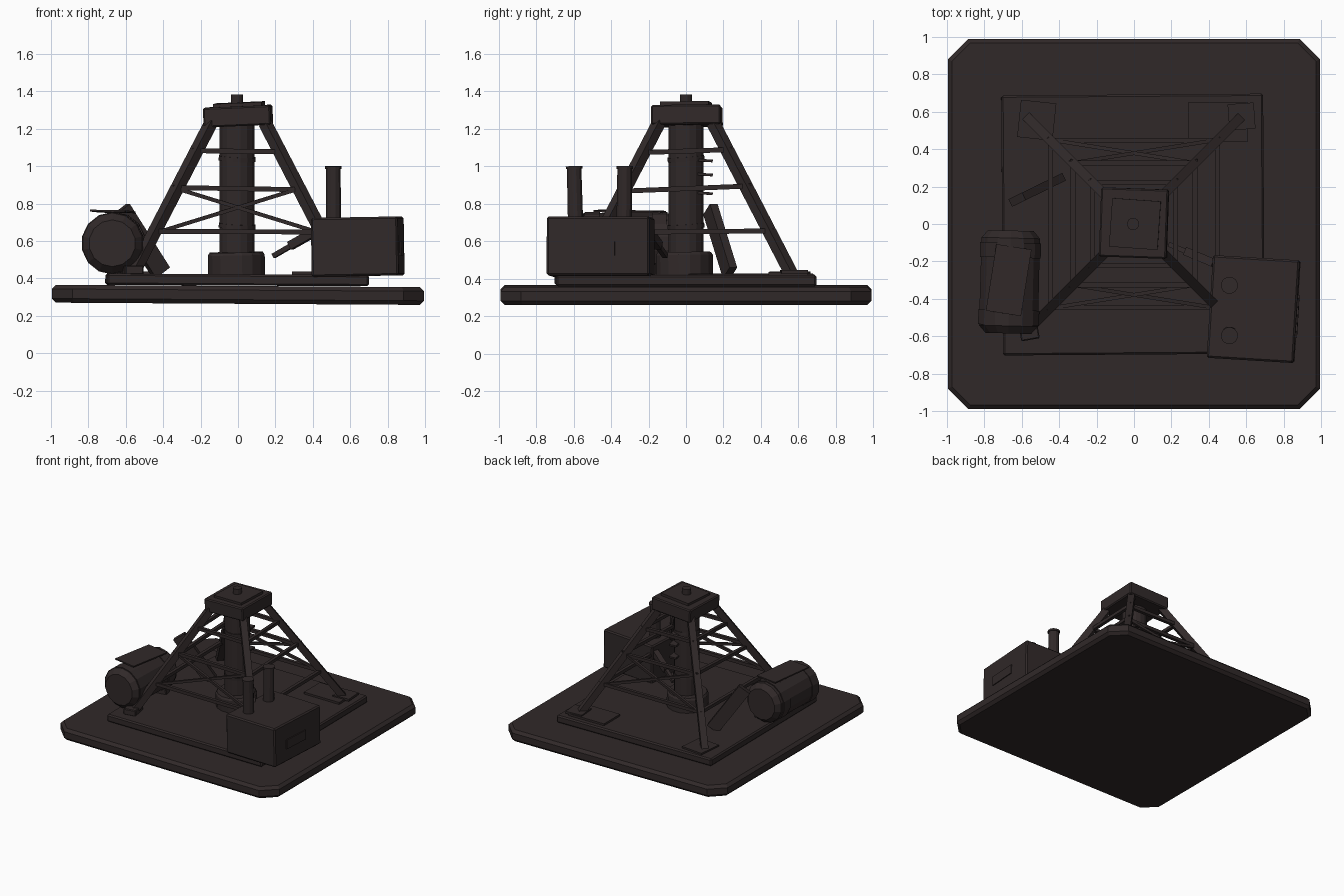
import bpy, bmesh
from math import radians, pi, cos, sin
from mathutils import Vector, Matrix, Euler

cube = bpy.data.objects.get("Cube")
if cube:
    bpy.data.objects.remove(cube, do_unlink=True)


def material(name, rgb):
    m = bpy.data.materials.new(name)
    m.use_nodes = True
    m.diffuse_color = (*rgb, 1)
    bsdf = m.node_tree.nodes["Principled BSDF"]
    bsdf.inputs["Base Color"].default_value = (*rgb, 1)
    bsdf.inputs["Roughness"].default_value = 0.8
    return m


IRON = material("dark rusty iron", (0.03, 0.022, 0.022))


def finish(name, bm, matrix, bevel=0.0):
    me = bpy.data.meshes.new(name)
    bm.to_mesh(me)
    bm.free()
    ob = bpy.data.objects.new(name, me)
    bpy.context.collection.objects.link(ob)
    me.materials.append(IRON)
    ob.matrix_world = matrix
    if bevel:
        mod = ob.modifiers.new("worn edges", "BEVEL")
        mod.width, mod.segments = bevel, 1
        mod.limit_method, mod.angle_limit = "ANGLE", radians(60)
    return ob


def place(loc, rot=(0, 0, 0)):
    return Matrix.Translation(loc) @ Euler([radians(a) for a in rot]).to_matrix().to_4x4()


def box(name, loc, size, rot=(0, 0, 0), bevel=0.006, corner=0.0):
    bm = bmesh.new()
    bmesh.ops.create_cube(bm, size=1)
    bmesh.ops.scale(bm, vec=size, verts=bm.verts)
    if corner:
        upright = [e for e in bm.edges if abs(e.verts[0].co.z - e.verts[1].co.z) > 1e-4]
        bmesh.ops.bevel(bm, geom=upright, offset=corner, segments=1, affect="EDGES")
    return finish(name, bm, place(loc, rot), bevel)


def beam(name, a, b, w, d=None, up="Y"):
    a, b = Vector(a), Vector(b)
    bm = bmesh.new()
    bmesh.ops.create_cube(bm, size=1)
    bmesh.ops.scale(bm, vec=(w, d or w, (b - a).length), verts=bm.verts)
    turn = (b - a).to_track_quat("Z", up).to_matrix().to_4x4()
    return finish(name, bm, Matrix.Translation((a + b) / 2) @ turn)


def lathe(name, profile, sides, loc, rot=(0, 0, 0)):
    """Closed turned solid from (radius, height) pairs."""
    bm = bmesh.new()
    rings = [[bm.verts.new((r * cos(2 * pi * (i + .5) / sides),
                            r * sin(2 * pi * (i + .5) / sides), z))
              for i in range(sides)] for r, z in profile]
    for lo, hi in zip(rings, rings[1:]):
        for i in range(sides):
            j = (i + 1) % sides
            bm.faces.new((lo[i], lo[j], hi[j], hi[i]))
    bm.faces.new(rings[0][::-1])
    bm.faces.new(rings[-1])
    return finish(name, bm, place(loc, rot))


# Ground slab and raised platform
box("ground_slab", (0, 0, 0.312), (1.99, 1.98, 0.095), (0, 0.35, 0), 0.022, 0.11)
box("platform", (-0.005, -0.003, 0.392), (1.4, 1.39, 0.06), (0, 0.3, 0.4), 0.01)

# Tower legs with foot plates
LOW, HIGH = 0.42, 1.23


def leg_offset(z):
    return 0.565 + (0.145 - 0.565) * (z - LOW) / (HIGH - LOW)


for sx, sy, label in ((1, 1, "back_left"), (-1, 1, "back_right"),
                      (1, -1, "front_left"), (-1, -1, "front_right")):
    f, t = leg_offset(LOW), leg_offset(HIGH)
    beam("leg_" + label, (sx * f, sy * f, LOW), (sx * t, sy * t, HIGH), 0.052,
         up="X")
box("foot_plate_back_left", (0.45, 0.545, 0.426), (0.32, 0.21, 0.02), (0, 0, 0), 0)
box("foot_plate_back_right", (-0.52, 0.555, 0.428), (0.19, 0.2, 0.02), (0, 0, -6), 0)
box("foot_plate_front_right", (-0.565, -0.55, 0.445), (0.1, 0.14, 0.05), (0, 0, 10))
box("leg_shoe_back_left", (0.575, 0.575, 0.437), (0.14, 0.14, 0.018), (0, 0, 4), 0)

# Horizontal braces around the tower, slightly uneven, and crossed diagonals
for n, (z, sag) in enumerate(((0.65, 0.004), (0.88, 0.014), (1.08, 0.008))):
    r = leg_offset(z)
    e = r + 0.02
    for s in (1, -1):
        beam(f"brace_cross_{n}_{s}", (-e, s * r, z + sag * .4), (e, s * r, z - sag * .4),
             0.026, up="Y")
        beam(f"brace_side_{n}_{s}", (s * r, -e, z - sag), (s * r, e, z + sag), 0.026, up="X")
a, b = leg_offset(0.64), leg_offset(0.88)
for s in (1, -1):
    for m in (1, -1):
        beam(f"diagonal_{s}_{m}", (-m * a, s * a, 0.64), (m * b, s * b, 0.88), 0.02, up="Y")

# Central drill column with collar, joint bands and brackets
lathe("column", [(0.095, 0.42), (0.095, 1.24)], 16, (-0.005, 0, 0))
lathe("column_collar", [(0.155, 0.42), (0.155, 0.525), (0.145, 0.54)], 16, (0, 0, 0), (1, -1, 0))
for n, z in enumerate((0.68, 1.04)):
    lathe(f"column_band_{n}", [(0.1, -0.012), (0.1, 0.012)], 16, (-0.005, 0, z), (4, 3, 0))
for n, z in enumerate((0.855, 0.955, 1.03)):
    box(f"column_bracket_{n}", (0.03, 0.1, z), (0.06, 0.08, 0.014), (-4, 0, 6), 0)

# Crown block, top plate and pipe stub
box("crown_block", (0, 0.005, 1.268), (0.36, 0.37, 0.105), (0.5, -2.5, -2), 0.008)
box("crown_plate", (0.005, 0, 1.33), (0.26, 0.26, 0.02), (1, -2.5, -4), 0)
lathe("crown_pipe", [(0.033, 1.3), (0.033, 1.383)], 12, (-0.005, 0, 0))

# Engine housing with side panel and two exhaust stacks
TURN = (0, -1, -3.5)
box("engine_housing", (0.64, -0.455, 0.57), (0.465, 0.55, 0.315), TURN, 0.01)
box("engine_panel", (0.874, -0.495, 0.56), (0.008, 0.23, 0.075), TURN, 0)
for n, y in enumerate((-0.59, -0.33)):
    lathe(f"exhaust_stack_{n}", [(0.042, 0), (0.04, 0.265), (0.046, 0.265), (0.046, 0.28)],
          12, (0.51, y, 0.72), (1.5 - 2 * n, 0, 0))

# Drive lever between the engine and the column
beam("drive_rod", (0.19, -0.11, 0.52), (0.43, -0.21, 0.66), 0.026)
beam("drive_sleeve", (0.28, -0.148, 0.575), (0.43, -0.21, 0.66), 0.045)

# Fuel tank lying on its side with bands, cover sheet and cradles
TILT = (90, 0, -1.5)
TANK = (-0.665, -0.31, 0.588)
lathe("tank", [(0.125, -0.275), (0.16, -0.235), (0.162, 0.235), (0.125, 0.275)],
      14, TANK, TILT)
for n, y in enumerate((-0.17, 0.19)):
    lathe(f"tank_band_{n}", [(0.167, y - 0.04), (0.167, y + 0.04)], 14, TANK, TILT)
box("tank_cover_sheet", (-0.67, -0.3, 0.758), (0.19, 0.36, 0.01), (-1, 1, -9), 0)
for n, y in enumerate((-0.49, -0.15)):
    box(f"tank_cradle_{n}", (-0.62, y, 0.445), (0.16, 0.06, 0.07), (0, -4, 8))

# Loose plank leaning beside the tower
beam("leaning_plank", (-0.41, 0.235, 0.43), (-0.625, 0.13, 0.77), 0.045, 0.1, up="Y")
